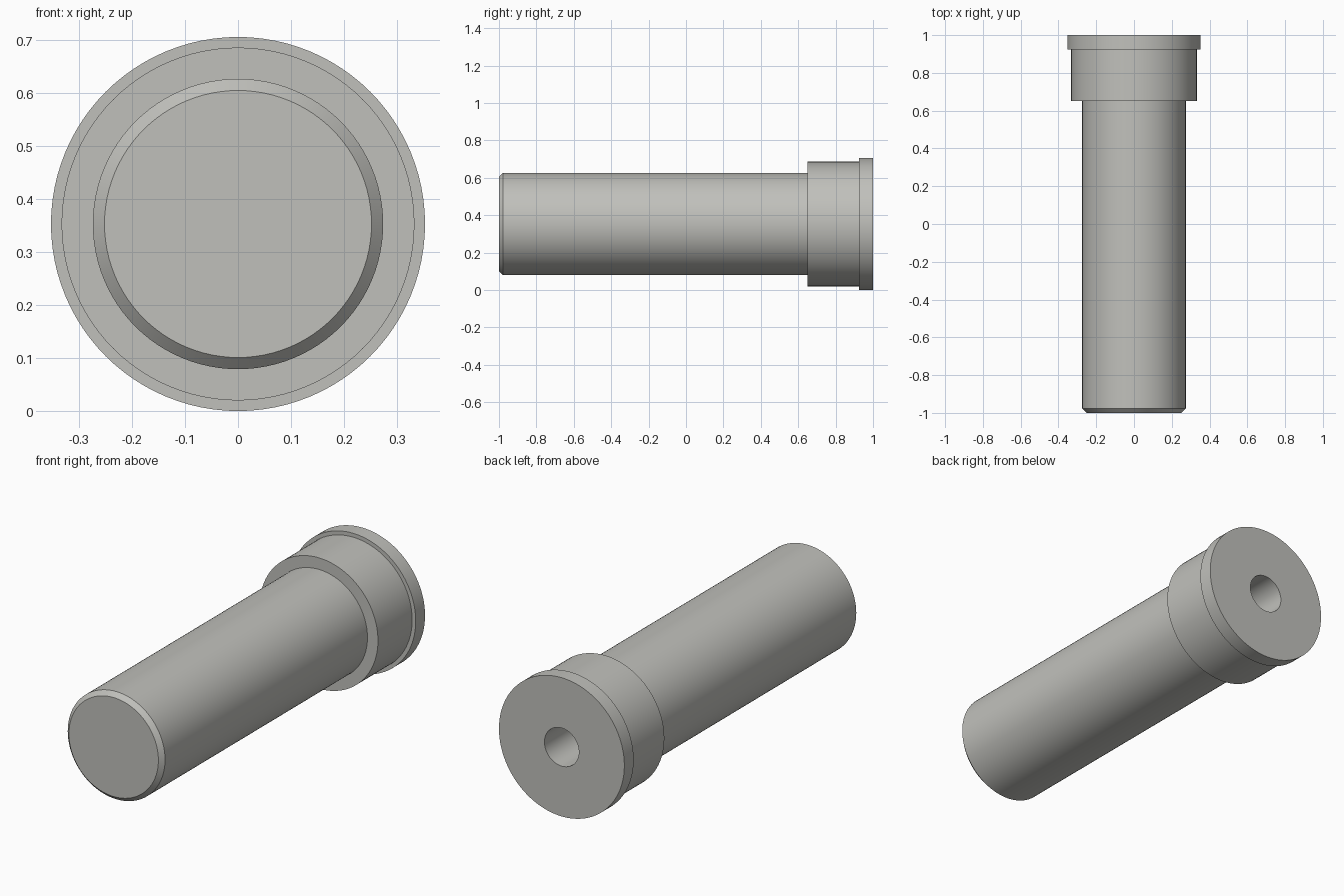
import bpy, bmesh, math
from mathutils import Matrix, Vector

if "Cube" in bpy.data.objects:
    bpy.data.objects.remove(bpy.data.objects["Cube"])

SEGMENTS = 96
AXIS_Z = 0.353

steel = bpy.data.materials.new("light_grey_steel")
steel.diffuse_color = (0.53, 0.53, 0.50, 1)
steel.use_nodes = True
steel.node_tree.nodes["Principled BSDF"].inputs["Base Color"].default_value = steel.diffuse_color


def lathe(name, profile):
    """Turn a (radius, y) profile around the horizontal y axis."""
    bm = bmesh.new()
    verts = [bm.verts.new((r, y, 0)) for r, y in profile]
    edges = [bm.edges.new(pair) for pair in zip(verts, verts[1:])]
    bmesh.ops.spin(bm, geom=verts + edges, cent=(0, 0, 0), axis=(0, 1, 0),
                   angle=2 * math.pi, steps=SEGMENTS)
    bmesh.ops.remove_doubles(bm, verts=bm.verts, dist=1e-5)
    bmesh.ops.recalc_face_normals(bm, faces=bm.faces)
    bmesh.ops.transform(bm, matrix=Matrix.Translation(Vector((0, 0, AXIS_Z))),
                        verts=bm.verts)
    mesh = bpy.data.meshes.new(name)
    bm.to_mesh(mesh)
    bm.free()
    obj = bpy.data.objects.new(name, mesh)
    bpy.context.collection.objects.link(obj)
    mesh.materials.append(steel)
    bpy.context.view_layer.objects.active = obj
    obj.select_set(True)
    bpy.ops.object.shade_smooth_by_angle(angle=math.radians(30))
    obj.select_set(False)
    return obj


# Turned pin: chamfered tip, shaft, collar, flange, then blind bore in the back
lathe("stepped_pin", [
    (0, -1), (0.252, -1), (0.274, -0.978),      # chamfered tip
    (0.274, 0.65), (0.333, 0.65),               # shaft and collar shoulder
    (0.333, 0.925), (0.353, 0.925),             # collar and flange shoulder
    (0.353, 1), (0.097, 1),                     # flange and back face
    (0.097, 0.4), (0, 0.4),                     # blind bore
])
